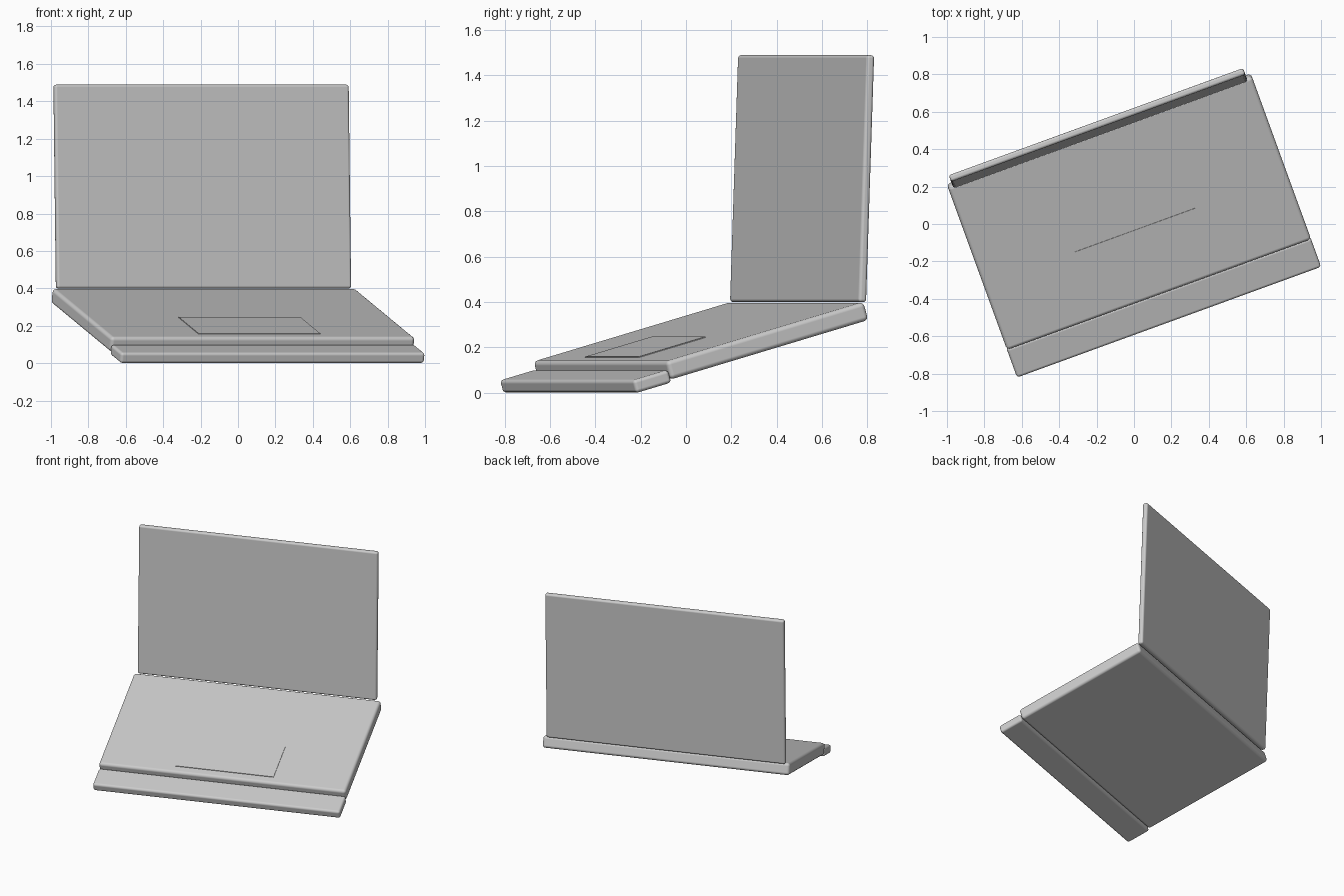
import bpy
import bmesh
from math import radians
from mathutils import Matrix, Vector

if "Cube" in bpy.data.objects:
    bpy.data.objects.remove(bpy.data.objects["Cube"])

YAW = Matrix.Rotation(radians(20), 4, 'Z')


def frame(y, z, tilt):
    """Tilted frame whose x axis runs along the laptop's width."""
    return YAW @ Matrix.Translation((0, y, z)) @ Matrix.Rotation(radians(tilt), 4, 'X')


def slab(name, lo, hi, mat, radius):
    """Box between two local corners with rounded edges."""
    lo, hi = Vector(lo), Vector(hi)
    bm = bmesh.new()
    bmesh.ops.create_cube(bm, size=1)
    bmesh.ops.scale(bm, vec=hi - lo, verts=bm.verts)
    mesh = bpy.data.meshes.new(name)
    bm.to_mesh(mesh)
    bm.free()
    ob = bpy.data.objects.new(name, mesh)
    bpy.context.collection.objects.link(ob)
    ob.matrix_world = mat @ Matrix.Translation((lo + hi) / 2)
    if radius:
        bev = ob.modifiers.new("round_edges", 'BEVEL')
        bev.width = radius
        bev.segments = 4
        bev.harden_normals = True
        mesh.shade_smooth()
    return ob


# Tilted keyboard half: origin at its front top edge
deck = frame(-0.405, 0.138, 15.8)
slab("keyboard_base", (-0.868, 0, -0.084), (0.862, 0.966, 0), deck, 0.02)
slab("front_ledge", (-0.868, -0.173, -0.097), (0.862, 0, -0.038), deck, 0.016)
slab("touchpad", (-0.350, 0.061, -0.004), (0.342, 0.388, 0.004), deck, 0)

# Screen lid, leaning slightly back
lid = frame(0.509, 0.40, -2)
slab("screen_lid", (-0.842, 0, 0), (0.833, 0.037, 1.09), lid, 0.014)
